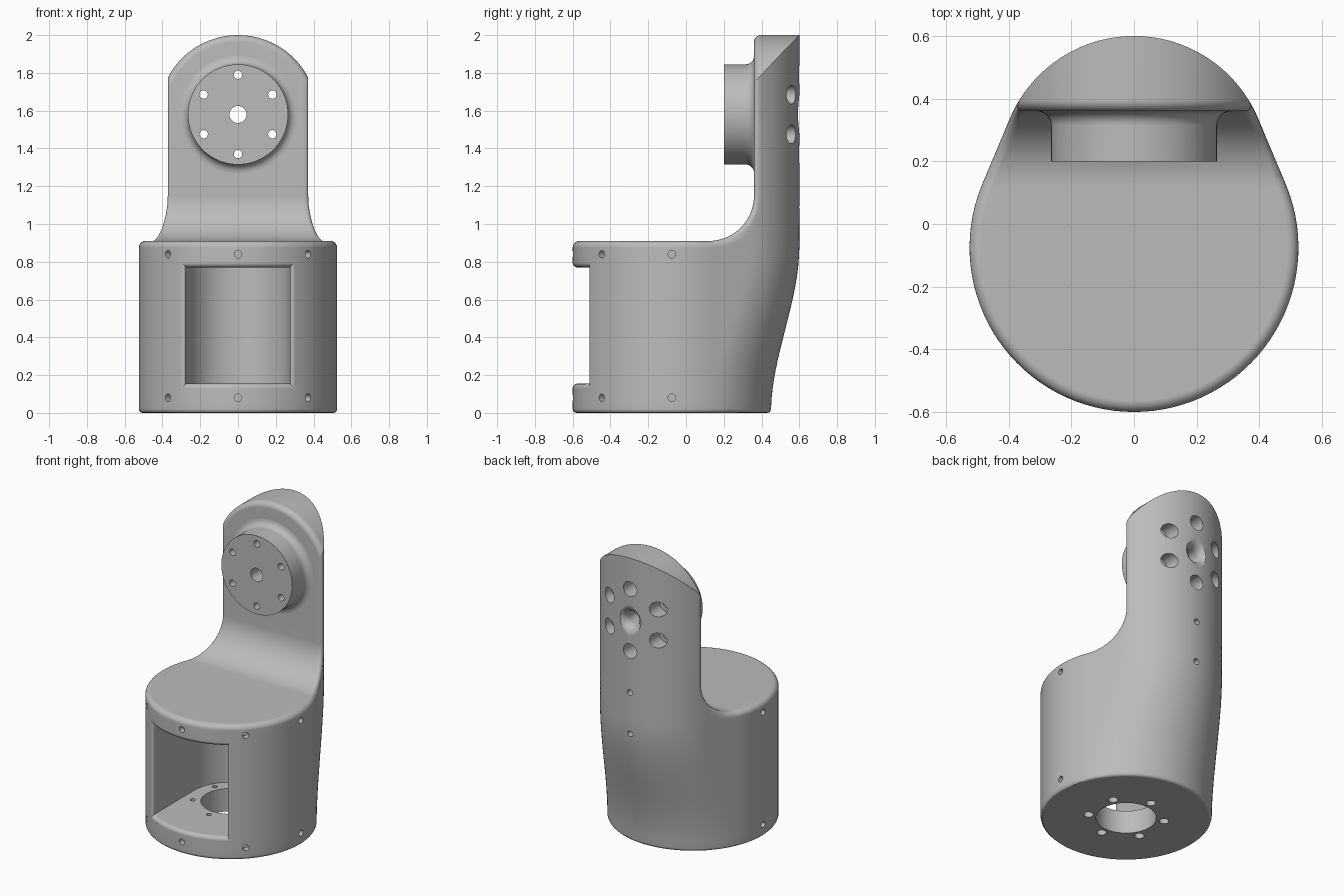
import bpy, bmesh
from math import sin, cos, pi, sqrt, asin, hypot, radians
from mathutils import Matrix, Vector

cube = bpy.data.objects.get("Cube")
if cube:
    bpy.data.objects.remove(cube, do_unlink=True)

AXIS_Y, BASE_R = -0.075, 0.525      # base cylinder
SHIFT, SHRINK = 0.245, 0.095        # drift of the rear arc with height
DECK, FACE, CURVE = 0.91, 0.36, 0.24  # deck height, plate front, blend radius
HUB_Z, EDGE = 1.58, 0.035
BLEND_Y, BLEND_Z = FACE - CURVE, DECK + CURVE


def loft(bm, rings, strip_caps=False):
    """Skin a list of equal closed rings and cap both ends."""
    rows = [[bm.verts.new(p) for p in ring] for ring in rings]
    n = len(rows[0])
    for a, b in zip(rows, rows[1:]):
        for i in range(n):
            j = (i + 1) % n
            bm.faces.new((a[i], a[j], b[j], b[i]))
    for row in (rows[0], rows[-1]):
        if strip_caps:
            for i in range(n // 2 - 1):
                bm.faces.new((row[i], row[i + 1], row[n - 2 - i], row[n - 1 - i]))
        else:
            bm.faces.new(row)


def lathe(bm, profile, origin, axis, sides=32):
    """Turn (radius, distance) points around an axis."""
    turn = Vector(axis).to_track_quat('Z', 'Y').to_matrix().to_4x4()
    place = Matrix.Translation(origin) @ turn
    loft(bm, [[place @ Vector((r * cos(2 * pi * i / sides), r * sin(2 * pi * i / sides), h))
               for i in range(sides)] for r, h in profile])


def finish(bm, name):
    bmesh.ops.remove_doubles(bm, verts=bm.verts, dist=1e-5)
    bmesh.ops.recalc_face_normals(bm, faces=bm.faces)
    mesh = bpy.data.meshes.new(name)
    bm.to_mesh(mesh)
    bm.free()
    obj = bpy.data.objects.new(name, mesh)
    bpy.context.collection.objects.link(obj)
    return obj


def combine(target, tool, operation):
    tool.hide_render = True
    mod = target.modifiers.new(tool.name, 'BOOLEAN')
    mod.operation, mod.solver, mod.object = operation, 'EXACT', tool
    bpy.context.view_layer.objects.active = target
    bpy.ops.object.modifier_apply(modifier=mod.name)
    bpy.data.objects.remove(tool, do_unlink=True)


def rounding(d, r):
    d = min(max(d, 0), r)
    return r - sqrt(max(r * r - (r - d) ** 2, 0))


# --- housing: cylinder growing into an upright rear plate ---
def half_width(y, s):
    c, r, slope = AXIS_Y + SHIFT * s, BASE_R - SHRINK * s, SHRINK / SHIFT
    y1, y2, k = AXIS_Y + BASE_R * slope, c + r * slope, sqrt(1 - slope ** 2)
    if y <= y1:
        return sqrt(max(BASE_R ** 2 - (y - AXIS_Y) ** 2, 0))
    if y < y2:
        return k * (BASE_R + (r - BASE_R) * (y - y1) / (y2 - y1))
    return sqrt(max(r * r - (y - c) ** 2, 0))


def depth(y, z):
    """Distance behind the deck, blend and plate front."""
    if z >= BLEND_Z:
        return y - FACE
    if y <= BLEND_Y:
        return DECK - z
    return hypot(y - BLEND_Y, BLEND_Z - z) - CURVE


def section(z, front_y, is_arc, steps=64):
    u = min(z / 0.88, 1)
    s = u * u * (3 - 2 * u)
    back = AXIS_Y + BASE_R + (SHIFT - SHRINK) * s
    start = front_y + EDGE
    ys = [front_y + EDGE * (k / 6) ** 2 for k in range(7)]
    ys += [start + (back - start) * (1 - (1 - k / 24) ** 2) for k in range(1, 25)]
    right = [(half_width(y, s) - rounding(depth(y, z), EDGE), y) for y in ys]
    right[-1] = (0, back)
    ring = right + [(-x, y) for x, y in reversed(right[:-1])]
    inset = rounding(DECK - z, EDGE)
    a0 = asin((front_y - AXIS_Y) / BASE_R) if is_arc else 0
    for j in range(1, steps):
        t = j / steps
        if is_arc:
            a = pi - a0 + (pi + 2 * a0) * t
            ring.append(((BASE_R - inset) * cos(a) if sin(a) < 0 else
                         BASE_R * cos(a) - inset * (1 if cos(a) > 0 else -1),
                         AXIS_Y + sin(a) * (BASE_R - (inset if sin(a) < 0 else 0))))
        else:
            ring.append((right[0][0] * (2 * t - 1), front_y))
    f = 1 - rounding(z, 0.02) / BASE_R
    return [(x * f, AXIS_Y + (y - AXIS_Y) * f, z) for x, y in ring]


levels = [0, 0.003, 0.01, 0.02] + [0.02 + (DECK - EDGE - 0.02) * k / 16 for k in range(1, 16)]
levels += [DECK - EDGE + EDGE * sin(k * pi / 12) for k in range(7)]
rings = [section(z, BLEND_Y, True) for z in levels]
for k in range(15):
    a = k * pi / 28
    rings.append(section(BLEND_Z - CURVE * cos(a), BLEND_Y + CURVE * sin(a), False))
rings.append(section(2.1, FACE, False))
bm = bmesh.new()
loft(bm, rings)
housing = finish(bm, "joint_housing")

# --- rounded top of the plate ---
profile = [(0.9, 0.25), (0.9, 0.8), (0.42, 0.8)]
profile += [(0.42 - EDGE + EDGE * cos(k * pi / 12), FACE + EDGE - EDGE * sin(k * pi / 12))
            for k in range(7)] + [(0.42 - EDGE, 0.25)]
bm = bmesh.new()
loft(bm, [[(r * cos(a), y, HUB_Z + r * sin(a)) for r, y in profile]
          for a in [pi * i / 72 for i in range(73)]])
combine(housing, finish(bm, "top_trim"), 'DIFFERENCE')

# --- hub disc with a filleted foot ---
foot = 0.045
profile = [(0.01, 0.2), (0.265, 0.2)]
profile += [(0.265 + foot * (1 - cos(k * pi / 12)), FACE - foot + foot * sin(k * pi / 12))
            for k in range(7)] + [(0.31, 0.4), (0.01, 0.4)]
bm = bmesh.new()
lathe(bm, profile, (0, 0, HUB_Z), (0, 1, 0), 96)
combine(housing, finish(bm, "hub_disc"), 'UNION')

# --- front window running into a round-backed cavity ---
WIN, LOW, HIGH, LIP = 0.275, 0.155, 0.77, 0.025


def window_ring(grow, y_of_x, n=32):
    xs = [(WIN + grow) * sin(pi * (i / n - 0.5)) for i in range(n + 1)]
    return ([(x, y_of_x(x), LOW - grow) for x in xs] +
            [(x, y_of_x(x), HIGH + grow) for x in reversed(xs)])


rings = [window_ring(0, lambda x: AXIS_Y + sqrt(max(WIN ** 2 - x * x, 0)))]
for k in range(7):
    grow = LIP * (1 - cos(k * pi / 12))
    rad = BASE_R - LIP + LIP * sin(k * pi / 12)
    rings.append(window_ring(grow, lambda x: AXIS_Y - sqrt(rad ** 2 - x * x)))
rings.append(window_ring(LIP, lambda x: -0.8))
bm = bmesh.new()
loft(bm, rings, True)
combine(housing, finish(bm, "window_cut"), 'DIFFERENCE')

# --- holes ---
bm = bmesh.new()
flare = 0.06
funnel = [(0.045, 0.1)] + [(0.045 + flare * (1 - cos(k * pi / 16)), 0.54 + flare * sin(k * pi / 16))
                           for k in range(9)] + [(0.105, 0.7)]
lathe(bm, funnel, (0, 0, HUB_Z), (0, 1, 0), 48)
lathe(bm, [(0.185, -0.1), (0.185, 0.3)], (0, AXIS_Y, 0), (0, 0, 1), 64)
for i in range(6):
    a = radians(30 + 60 * i)
    # hub bolts, counterbored from the back
    lathe(bm, [(0.022, 0.1), (0.022, 0.47), (0.05, 0.47), (0.05, 0.75)],
          (0.21 * cos(a), 0, HUB_Z + 0.21 * sin(a)), (0, 1, 0))
    # floor bolts, counterbored from below
    lathe(bm, [(0.03, -0.1), (0.03, 0.08), (0.016, 0.08), (0.016, 0.3)],
          (0.235 * cos(a), AXIS_Y + 0.235 * sin(a), 0), (0, 0, 1))
# side screws
for z in (0.08, 0.84):
    for deg in range(-90, 91, 45):
        a = radians(deg)
        lathe(bm, [(0.02, BASE_R - 0.04), (0.02, 0.6)], (0, AXIS_Y, z), (sin(a), -cos(a), 0), 20)
# rear screws
for z in (0.81, 1.09):
    lathe(bm, [(0.02, 0.55), (0.02, 0.7)], (0, 0, z), (0, 1, 0), 20)
combine(housing, finish(bm, "hole_cut"), 'DIFFERENCE')

# --- colour and shading ---
grey = bpy.data.materials.new("light_grey")
grey.use_nodes = True
grey.diffuse_color = (0.5, 0.5, 0.5, 1)
grey.node_tree.nodes["Principled BSDF"].inputs["Base Color"].default_value = (0.5, 0.5, 0.5, 1)
housing.data.materials.clear()
housing.data.materials.append(grey)
for p in housing.data.polygons:
    p.material_index = 0
bpy.ops.object.select_all(action='DESELECT')
housing.select_set(True)
bpy.context.view_layer.objects.active = housing
bpy.ops.object.shade_smooth_by_angle(angle=radians(30))
weighted = housing.modifiers.new("even_normals", 'WEIGHTED_NORMAL')
weighted.keep_sharp = True
